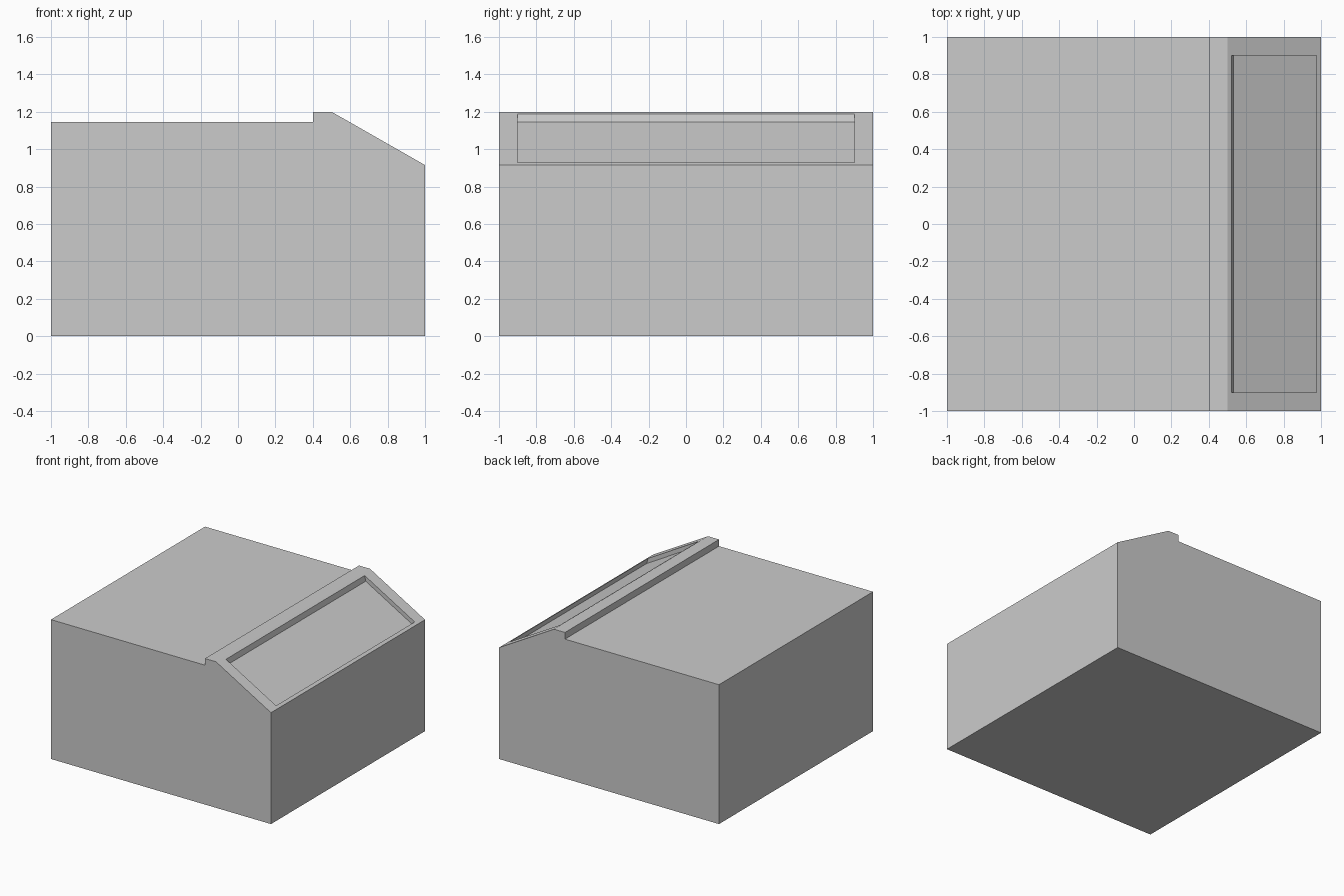
import bpy, bmesh

if "Cube" in bpy.data.objects:
    bpy.data.objects.remove(bpy.data.objects["Cube"])

SLOPE = (0.915 - 1.2) / 0.5


def slope_z(x):
    return 1.2 + SLOPE * (x - 0.5)


def inset_to(bm, face, x0, x1, half_y, dx=0.0, dz=0.0):
    """Inset a sloped face and place its inner corners exactly."""
    mid = face.calc_center_median()
    bmesh.ops.inset_individual(bm, faces=[face], thickness=0.005)
    for v in face.verts:
        x = x0 if v.co.x < mid.x else x1
        y = half_y if v.co.y > 0 else -half_y
        v.co = (x + dx, y, slope_z(x) + dz)


# Cabinet body: side profile extruded from front to back
profile = [(-1, 0), (1, 0), (1, slope_z(1)), (0.5, 1.2),
           (0.4, 1.2), (0.4, 1.145), (-1, 1.145)]
bm = bmesh.new()
side = bm.faces.new([bm.verts.new((x, -1, z)) for x, z in profile])
ext = bmesh.ops.extrude_face_region(bm, geom=[side], use_keep_orig=True)
back = [g for g in ext["geom"] if isinstance(g, bmesh.types.BMVert)]
bmesh.ops.translate(bm, verts=back, vec=(0, 2, 0))
bmesh.ops.recalc_face_normals(bm, faces=bm.faces[:])

# Recessed panel on the sloped face: rim, then sunken floor
panel = next(f for f in bm.faces if f.normal.x > 0.1 and f.normal.z > 0.1)
inset_to(bm, panel, 0.521, 0.976, 0.9)
inset_to(bm, panel, 0.521, 0.976, 0.9, dx=0.01, dz=-0.044)

mesh = bpy.data.meshes.new("console_body")
bm.to_mesh(mesh)
bm.free()
body = bpy.data.objects.new("console_body", mesh)
bpy.context.collection.objects.link(body)
